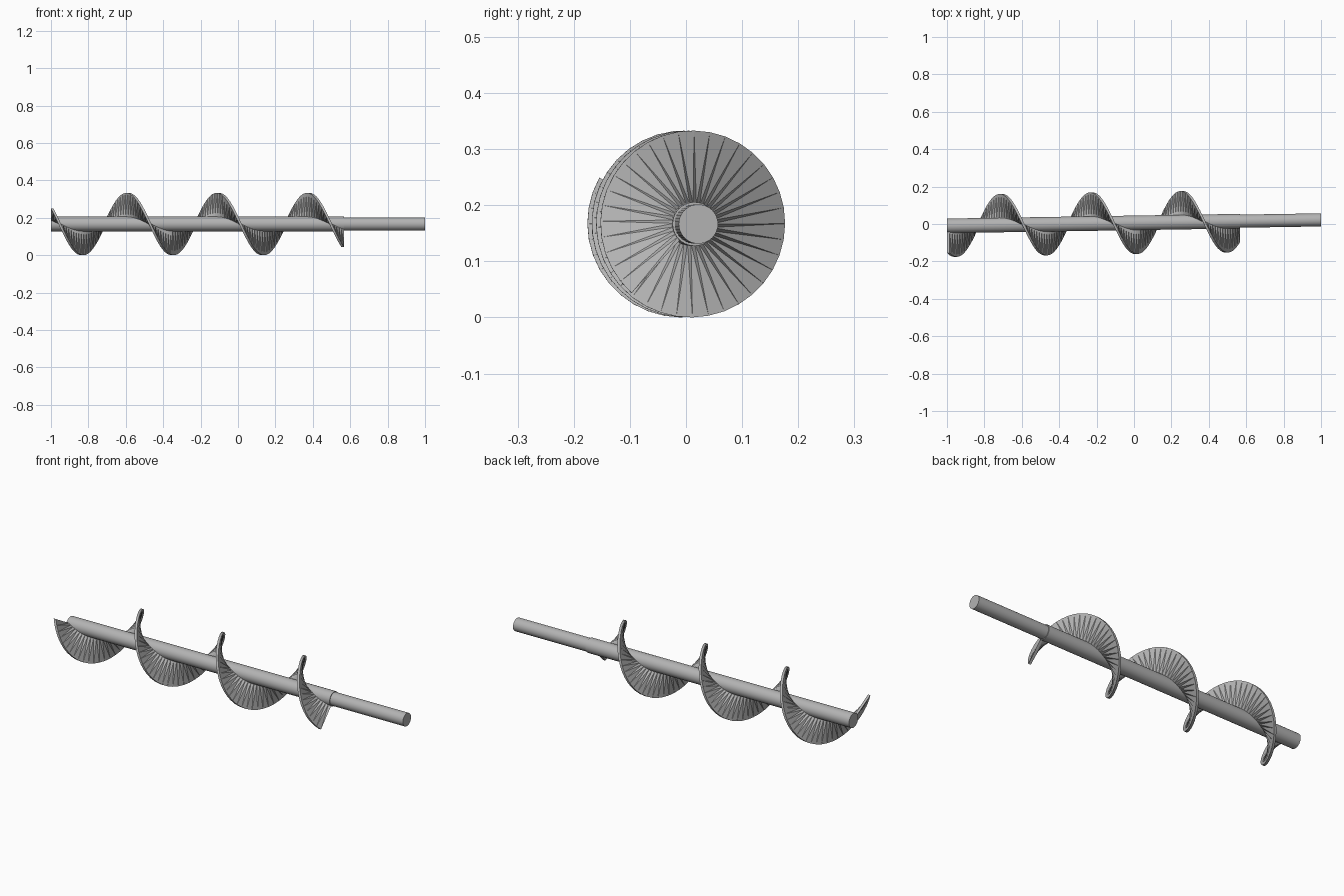
import bpy, bmesh, math

if "Cube" in bpy.data.objects:
    bpy.data.objects.remove(bpy.data.objects["Cube"])

AXIS_Z = 0.1665          # height of the shaft axis
R_OUT, R_IN = 0.1665, 0.036
X_START, X_END = -1.0, 0.567
PITCH = 0.483
START = math.radians(145)
STEPS = 117
THICK = 0.014

steel = bpy.data.materials.new("grey_steel")
steel.use_nodes = True
colour = (0.45, 0.45, 0.45, 1)
steel.diffuse_color = colour
steel.node_tree.nodes["Principled BSDF"].inputs["Base Color"].default_value = colour


def point(x, radius, angle):
    """Point around the slightly skewed shaft axis."""
    y = 0.006 + 0.016 * x
    return (x, y + radius * math.cos(angle), AXIS_Z + radius * math.sin(angle))


def make_object(name, bm):
    bmesh.ops.recalc_face_normals(bm, faces=bm.faces)
    mesh = bpy.data.meshes.new(name)
    bm.to_mesh(mesh)
    bm.free()
    mesh.materials.append(steel)
    obj = bpy.data.objects.new(name, mesh)
    bpy.context.collection.objects.link(obj)
    return obj


def rod(name, x0, x1, radius, sides=40):
    bm = bmesh.new()
    ends = [[bm.verts.new(point(x, radius, 2 * math.pi * i / sides))
             for i in range(sides)] for x in (x0, x1)]
    for i in range(sides):
        j = (i + 1) % sides
        bm.faces.new((ends[0][i], ends[0][j], ends[1][j], ends[1][i]))
    for ring in ends:
        bm.faces.new(ring)
    obj = make_object(name, bm)
    bpy.ops.object.select_all(action="DESELECT")
    obj.select_set(True)
    bpy.context.view_layer.objects.active = obj
    bpy.ops.object.shade_smooth_by_angle(angle=math.radians(35))


# Shaft and the wider sleeve that carries the screw
rod("shaft", 0.5, 1.0, 0.035)
rod("sleeve", X_START, X_END, 0.039)

# Helical flight: a flat-faceted, triangulated ribbon with thickness
bm = bmesh.new()
sections = []
first, last = X_START + THICK / 2, X_END - THICK / 2
for i in range(STEPS + 1):
    x = first + (last - first) * i / STEPS
    angle = START + 2 * math.pi * (x - X_START) / PITCH
    corners = ((-1, R_IN), (-1, R_OUT), (1, R_OUT), (1, R_IN))
    sections.append([bm.verts.new(point(x + s * THICK / 2, r, angle))
                     for s, r in corners])
for a, b in zip(sections, sections[1:]):
    # both broad sides split along the same diagonal
    for inner, outer in ((0, 1), (3, 2)):
        bm.faces.new((a[inner], a[outer], b[outer]))
        bm.faces.new((a[inner], b[outer], b[inner]))
    # outer rim and hidden inner edge
    bm.faces.new((a[1], a[2], b[2], b[1]))
    bm.faces.new((a[3], a[0], b[0], b[3]))
bm.faces.new(sections[0])
bm.faces.new(sections[-1])
make_object("screw_flight", bm)
